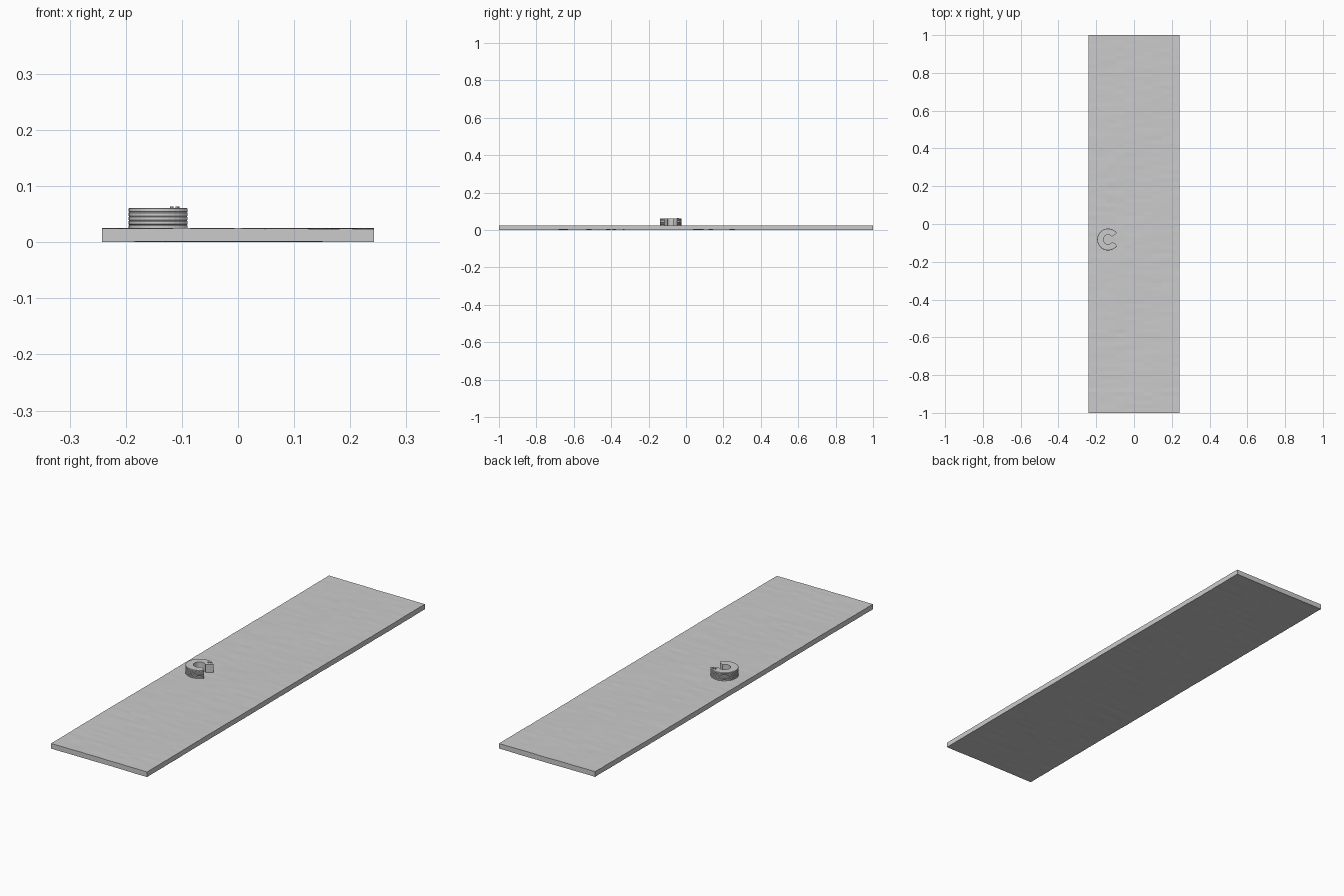
import bpy, bmesh, math, random

if "Cube" in bpy.data.objects:
    bpy.data.objects.remove(bpy.data.objects["Cube"])
random.seed(4)


def make_object(name, bm):
    bmesh.ops.recalc_face_normals(bm, faces=bm.faces)
    mesh = bpy.data.meshes.new(name)
    bm.to_mesh(mesh)
    bm.free()
    ob = bpy.data.objects.new(name, mesh)
    bpy.context.collection.objects.link(ob)
    return ob


# Plank: thin board with gently uneven, cross-grained faces
NX, NY, HALF_W = 10, 90, 0.242
bm = bmesh.new()


def sheet(base, amp):
    rows = []
    for j in range(NY + 1):
        y = -1 + 2 * j / NY
        row = []
        for i in range(NX + 1):
            x = -HALF_W + 2 * HALF_W * i / NX
            wave = 0.5 * math.sin(9 * x + 3 * y) + 0.5 * math.sin(14 * x - 8 * y)
            z = base + amp * (0.6 * wave + random.uniform(-0.5, 0.5))
            row.append(bm.verts.new((x, y, max(0, z))))
        rows.append(row)
    for a, b in zip(rows, rows[1:]):
        for i in range(NX):
            bm.faces.new((a[i], a[i + 1], b[i + 1], b[i]))
    return rows


def border(r):
    return (r[0] + [row[-1] for row in r[1:]] + r[-1][-2::-1]
            + [row[0] for row in r[-2:0:-1]])


low = border(sheet(0.0012, 0.0012))
high = border(sheet(0.0245, 0.0012))
for k in range(len(low)):
    n = (k + 1) % len(low)
    bm.faces.new((low[k], low[n], high[n], high[k]))
make_object("plank", bm)

# Open ring: stacked C-shaped layers with grooves between them
CX, CY, R_OUT, R_IN = -0.137, -0.082, 0.058, 0.025
START, END, STEPS = math.radians(36), math.radians(324), 28
LAYERS, Z0, H = 5, 0.0235, 0.0075


def ring_layer(name, z):
    c = 0.0012
    section = [(R_IN, z), (R_OUT - c, z), (R_OUT, z + c), (R_OUT, z + H - c),
               (R_OUT - c, z + H), (R_IN, z + H)]
    bm = bmesh.new()
    loops = []
    for s in range(STEPS + 1):
        a = START + (END - START) * s / STEPS
        loops.append([bm.verts.new((CX + r * math.cos(a), CY + r * math.sin(a), h))
                      for r, h in section])
    n = len(section)
    for p, q in zip(loops, loops[1:]):
        for i in range(n):
            bm.faces.new((p[i], p[(i + 1) % n], q[(i + 1) % n], q[i]))
    bm.faces.new(loops[0])
    # lower end finishes in a short wedge
    a = END + 0.12
    r = (R_IN + R_OUT) / 2
    end = loops[-1]
    tips = [bm.verts.new((CX + r * math.cos(a), CY + r * math.sin(a), h))
            for h in (z, z + H)]
    bm.faces.new((end[0], end[1], tips[0]))
    bm.faces.new((end[5], end[4], tips[1]))
    bm.faces.new((end[0], end[5], tips[1], tips[0]))
    bm.faces.new((end[1], end[2], end[3], end[4], tips[1], tips[0]))
    make_object(name, bm)


for k in range(LAYERS):
    ring_layer(f"ring_layer_{k + 1}", Z0 + k * H)

# Two small studs on the upper end of the ring
for k, (x, y) in enumerate([(-0.118, -0.044), (-0.108, -0.041)]):
    bpy.ops.mesh.primitive_cylinder_add(vertices=10, radius=0.0035, depth=0.004,
                                        location=(x, y, Z0 + LAYERS * H + 0.001))
    bpy.context.object.name = f"stud_{k + 1}"
